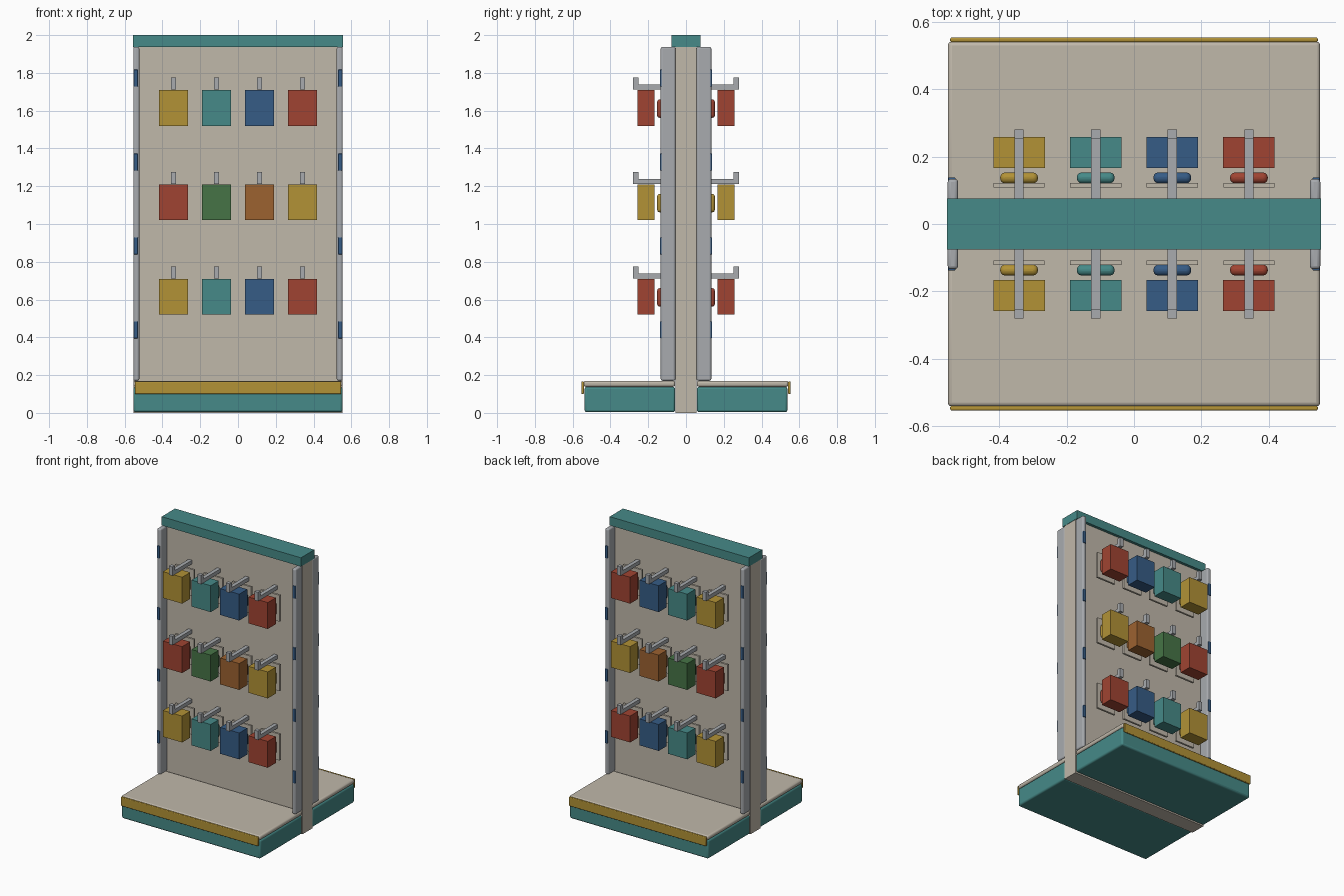
import bpy

default = bpy.data.objects.get("Cube")
if default:
    bpy.data.objects.remove(default, do_unlink=True)


def srgb(r, g, b):
    return tuple(((c / 255 + 0.055) / 1.055) ** 2.4 for c in (r, g, b)) + (1.0,)


def material(name, *rgb):
    mat = bpy.data.materials.new(name)
    mat.use_nodes = True
    colour = srgb(*rgb)
    mat.diffuse_color = colour
    bsdf = mat.node_tree.nodes["Principled BSDF"]
    bsdf.inputs["Base Color"].default_value = colour
    bsdf.inputs["Roughness"].default_value = 0.7
    return mat


cream = material("cream", 192, 184, 170)
teal = material("teal", 70, 138, 136)
yellow = material("yellow", 178, 146, 54)
red = material("red", 160, 68, 50)
blue = material("blue", 54, 92, 134)
green = material("green", 70, 116, 70)
orange = material("orange", 156, 98, 48)
steel = material("steel", 168, 171, 175)


def box(name, mat, x, y, z, bevel=0.0):
    """Box spanning the given (low, high) ranges, optionally with rounded edges."""
    spans = (x, y, z)
    bpy.ops.mesh.primitive_cube_add(size=1, location=[(a + b) / 2 for a, b in spans])
    obj = bpy.context.object
    obj.name = name
    obj.scale = [abs(b - a) for a, b in spans]
    bpy.ops.object.transform_apply(location=False, rotation=False, scale=True)
    obj.data.materials.append(mat)
    if bevel:
        mod = obj.modifiers.new("rounded_edges", "BEVEL")
        mod.width = bevel
        mod.segments = 3
        bpy.ops.object.shade_smooth_by_angle()
    return obj


def around(centre, half):
    return (centre - half, centre + half)


# Central wall and header
box("wall_panel", cream, (-0.553, 0.553), (-0.056, 0.056), (0, 1.94))
box("header", teal, (-0.555, 0.555), (-0.076, 0.076), (1.937, 2.0))

row_colours = {
    "upper": (1.71, (yellow, teal, blue, red)),
    "middle": (1.21, (red, green, orange, yellow)),
    "lower": (0.71, (yellow, teal, blue, red)),
}

for side, s in (("front", -1), ("back", 1)):
    def out(near, far):
        """Range of y measured outward from the wall on this side."""
        return tuple(sorted((s * near, s * far)))

    # Plinth, deck and edge trim
    box(f"{side}_plinth", teal, (-0.553, 0.553), out(0.057, 0.537), (0.004, 0.138), 0.012)
    box(f"{side}_deck", cream, (-0.553, 0.553), out(0.057, 0.542), (0.138, 0.17), 0.012)
    box(f"{side}_edge_trim", yellow, (-0.546, 0.546), out(0.54, 0.554), (0.1, 0.166), 0.005)

    # Upright posts with small clips
    for hand, h in (("left", 1), ("right", -1)):
        box(f"{side}_{hand}_post", steel, around(h * 0.538, 0.0155), out(0.056, 0.134),
            (0.17, 1.938), 0.01)
        for i in range(4):
            box(f"{side}_{hand}_clip_{i + 1}", blue, around(h * 0.541, 0.011),
                out(0.125, 0.138), around(0.44 + i * 0.444, 0.045), 0.003)

    # Hooks with hanging packs
    for row, (top, colours) in row_colours.items():
        for i, mat in enumerate(colours):
            x = (i - 1.5) * 0.2275
            tag = f"{side}_{row}_{i + 1}"
            box(f"hook_bar_{tag}", steel, around(x, 0.0138), out(0.055, 0.277),
                (top + 0.002, top + 0.029))
            box(f"hook_tip_{tag}", steel, around(x, 0.0138), out(0.252, 0.28),
                (top + 0.002, top + 0.066))
            box(f"back_plate_{tag}", cream, around(x, 0.076), out(0.108, 0.122),
                (top - 0.19, top))
            box(f"spacer_{tag}", mat, around(x, 0.056), out(0.121, 0.153),
                (top - 0.148, top - 0.05), 0.014)
            box(f"pack_{tag}", mat, around(x, 0.0765), out(0.166, 0.258),
                (top - 0.19, top))
